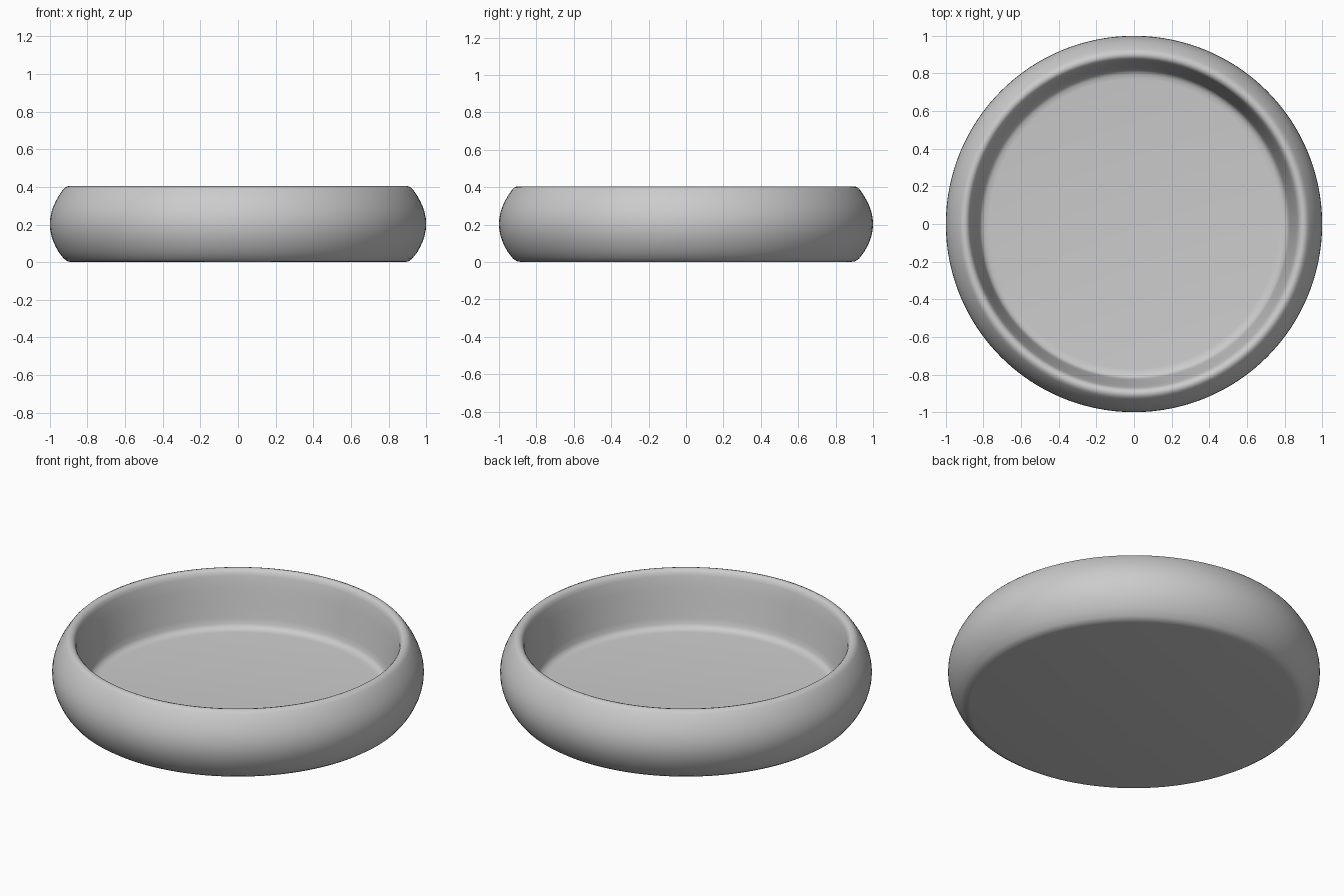
import bpy, bmesh, math

if "Cube" in bpy.data.objects:
    bpy.data.objects.remove(bpy.data.objects["Cube"])

# Half cross-section (radius, height) from underside centre, up the bulging wall, over the rim, to the floor centre
profile = [(0, 0), (0.88, 0), (0.905, 0.004), (0.925, 0.018)]

# Bulging outer wall
for i in range(1, 12):
    t = -1 + 2 * i / 12
    profile.append((1.0 - 0.07 * abs(t) ** 2, 0.203 + 0.182 * t))

# Rounded rim, sloping inner wall, floor fillet
profile += [(0.93, 0.386), (0.918, 0.398), (0.903, 0.404), (0.888, 0.400),
            (0.877, 0.389), (0.870, 0.37), (0.857, 0.30), (0.842, 0.22),
            (0.828, 0.14), (0.821, 0.108), (0.812, 0.092), (0.795, 0.083),
            (0.77, 0.08), (0, 0.08)]

# Lathe the section around z
bm = bmesh.new()
verts = [bm.verts.new((r, 0, z)) for r, z in profile]
edges = [bm.edges.new(p) for p in zip(verts, verts[1:])]
bmesh.ops.spin(bm, geom=verts + edges, cent=(0, 0, 0), axis=(0, 0, 1),
               angle=math.tau, steps=128)
bmesh.ops.remove_doubles(bm, verts=bm.verts, dist=1e-4)
bmesh.ops.recalc_face_normals(bm, faces=bm.faces)
mesh = bpy.data.meshes.new("round_dish")
bm.to_mesh(mesh)
bm.free()

dish = bpy.data.objects.new("round_dish", mesh)
bpy.context.collection.objects.link(dish)
bpy.context.view_layer.objects.active = dish
dish.select_set(True)
bpy.ops.object.shade_smooth_by_angle(angle=math.radians(50))
